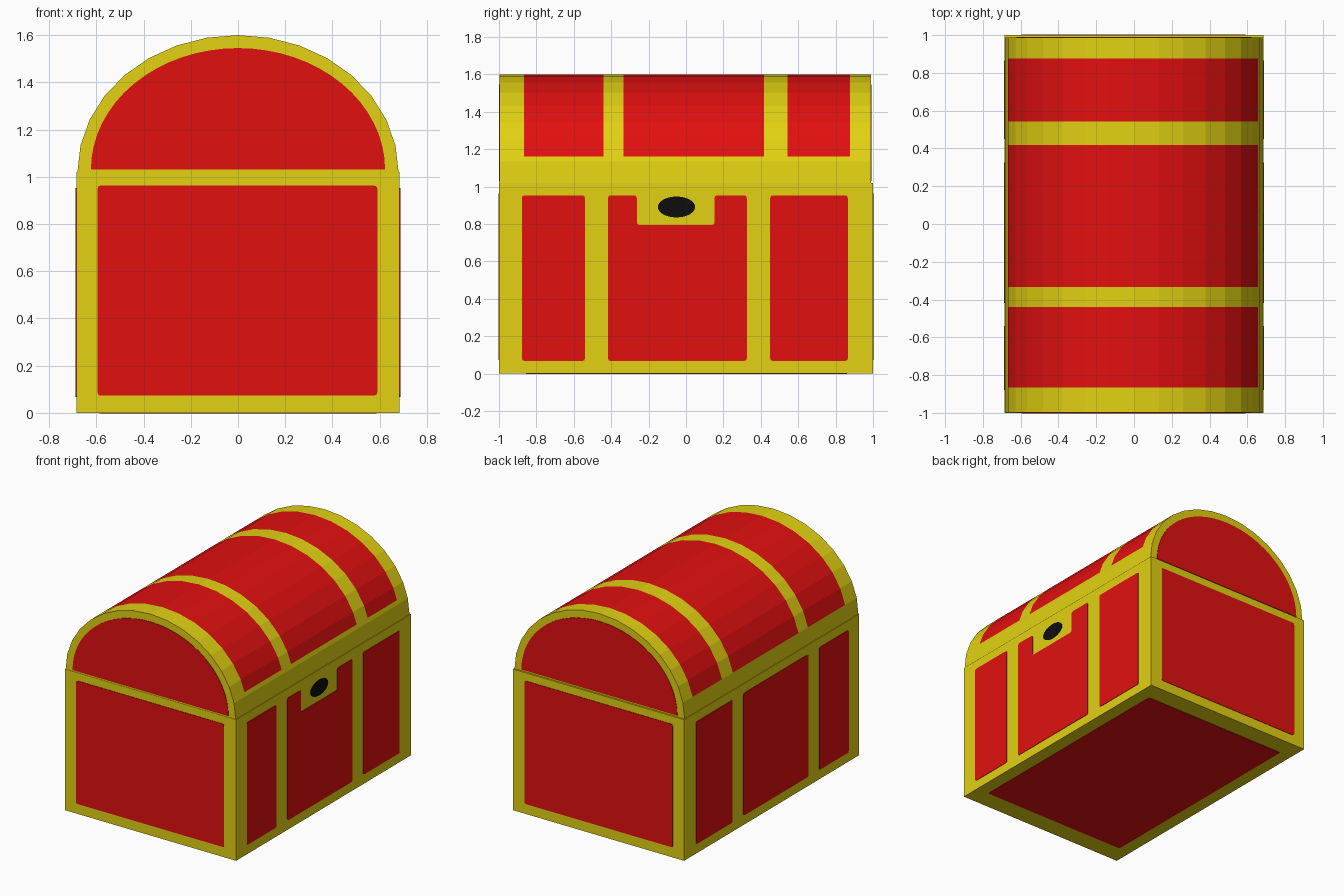
import bpy, bmesh, math
from mathutils import Vector

if "Cube" in bpy.data.objects:
    bpy.data.objects.remove(bpy.data.objects["Cube"])


def material(name, rgb):
    m = bpy.data.materials.new(name)
    m.diffuse_color = (*rgb, 1)
    m.use_nodes = True
    m.node_tree.nodes["Principled BSDF"].inputs["Base Color"].default_value = m.diffuse_color
    return m


GOLD = material("gold trim", (0.76, 0.64, 0.006))
RED = material("red panel", (0.76, 0.005, 0.005))
BLACK = material("keyhole black", (0.004, 0.004, 0.004))

W, L, H, TOP = 0.685, 1.0, 1.02, 1.6    # half width, half length, body height, full height
LW, LY0, LY1 = 0.68, -0.998, 0.988      # lid half width and ends


def finish(bm, name, mats):
    bmesh.ops.recalc_face_normals(bm, faces=bm.faces)
    me = bpy.data.meshes.new(name)
    bm.to_mesh(me)
    bm.free()
    for m in mats:
        me.materials.append(m)
    ob = bpy.data.objects.new(name, me)
    bpy.context.collection.objects.link(ob)
    return ob


def plate(name, pts, place, mat, d=0.003):
    """Thin prism over a 2D outline; place(u, v, depth) maps it onto a side."""
    bm = bmesh.new()
    low = [bm.verts.new(place(u, v, -0.001)) for u, v in pts]
    top = [bm.verts.new(place(u, v, d)) for u, v in pts]
    bm.faces.new(low[::-1])
    bm.faces.new(top)
    n = len(pts)
    for i in range(n):
        j = (i + 1) % n
        bm.faces.new((low[i], low[j], top[j], top[i]))
    return finish(bm, name, [mat])


def soften(corners, r=0.014):
    """Cut each corner of an outline with a small rounded chamfer."""
    out = []
    for i, c in enumerate(corners):
        c = Vector(c)
        a = c + (Vector(corners[i - 1]) - c).normalized() * r
        b = c + (Vector(corners[(i + 1) % len(corners)]) - c).normalized() * r
        out += [tuple(a), tuple((a + b) / 4 + c / 2), tuple(b)]
    return out


def rect(u0, u1, v0, v1):
    return [(u0, v0), (u1, v0), (u1, v1), (u0, v1)]


# How each side of the chest is addressed
right = lambda u, v, d: (W + d, u, v)
left = lambda u, v, d: (-W - d, u, v)
front = lambda u, v, d: (u, -L - d, v)
back = lambda u, v, d: (u, L + d, v)
bottom = lambda u, v, d: (u, v, -d)
lid_front = lambda u, v, d: (u, LY0 - d, v)
lid_back = lambda u, v, d: (u, LY1 + d, v)

# Body box
bm = bmesh.new()
bmesh.ops.create_cube(bm, size=1)
for v in bm.verts:
    v.co = (v.co.x * 2 * W, v.co.y * 2 * L, (v.co.z + 0.5) * H)
finish(bm, "chest_body", [GOLD])

# Barrel lid: faceted arch swept through the band positions
SEG = 16
prof = [(LW * math.cos(math.pi * i / SEG), H + (TOP - H) * math.sin(math.pi * i / SEG))
        for i in range(SEG + 1)]
(x1, z1), (x2, z2) = prof[1], prof[2]
t = (1.16 - z1) / (z2 - z1)
prof.insert(2, (x1 + t * (x2 - x1), 1.16))       # lower edge of the red on the right
ys = [LY0, -0.865, -0.44, -0.333, 0.417, 0.542, 0.877, LY1]
bm = bmesh.new()
rings = [[bm.verts.new((x, y, z)) for x, z in prof] for y in ys]
for k in range(len(ys) - 1):
    for i in range(len(prof) - 1):
        f = bm.faces.new((rings[k][i], rings[k][i + 1], rings[k + 1][i + 1], rings[k + 1][i]))
        f.material_index = 1 if k % 2 and 2 <= i < len(prof) - 2 else 0
    bm.faces.new((rings[k][0], rings[k][-1], rings[k + 1][-1], rings[k + 1][0]))
bm.faces.new(rings[0])
bm.faces.new(rings[-1])
finish(bm, "chest_lid", [GOLD, RED])

# Red arches on the lid ends
arch = [(0.623 * math.cos(math.pi * i / 32), 1.03 + 0.515 * math.sin(math.pi * i / 32))
        for i in range(33)]
plate("lid_front_panel", arch, lid_front, RED)
plate("lid_back_panel", arch, lid_back, RED)

# Body end panels and underside panel
end = soften(rect(-0.595, 0.59, 0.073, 0.963))
plate("front_panel", end, front, RED)
plate("back_panel", end, back, RED)
plate("bottom_panel", soften(rect(-0.587, 0.587, -0.855, 0.86)), bottom, RED)

# Long side panels; the right middle one is notched around the lock
Z0, Z1 = 0.068, 0.953
for side, place in (("right", right), ("left", left)):
    plate(side + "_panel_near", soften(rect(-0.878, -0.54, Z0, Z1)), place, RED)
    plate(side + "_panel_far", soften(rect(0.45, 0.865, Z0, Z1)), place, RED)
    middle = rect(-0.417, 0.325, Z0, Z1)
    if side == "right":
        middle[3:3] = [(0.153, Z1), (0.153, 0.795), (-0.263, 0.795), (-0.263, Z1)]
    plate(side + "_panel_middle", soften(middle), place, RED)

# Keyhole
hole = [(-0.051 + 0.1 * math.cos(math.tau * i / 24), 0.891 + 0.056 * math.sin(math.tau * i / 24))
        for i in range(24)]
plate("keyhole", hole, right, BLACK)
